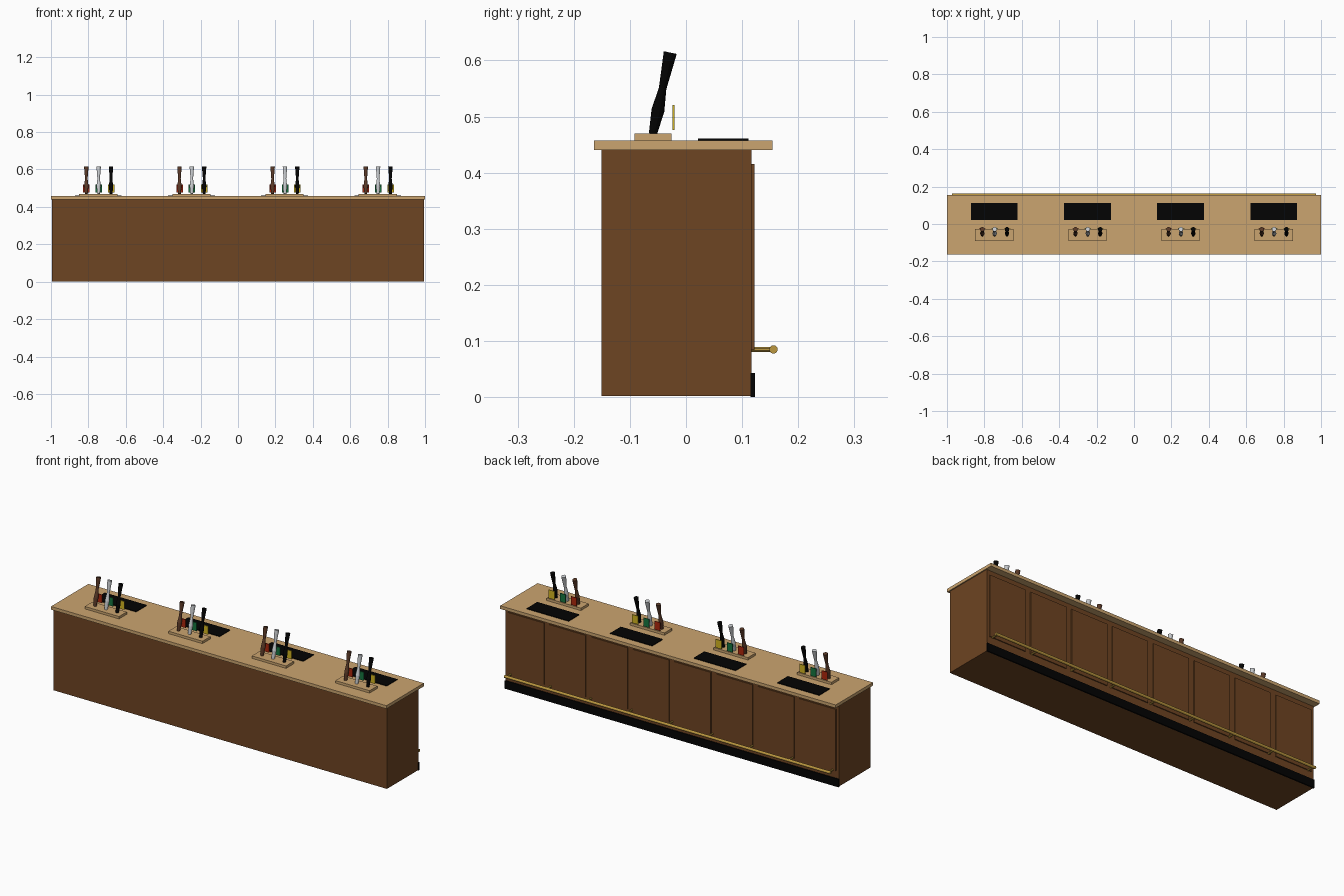
import bpy
import bmesh
from math import pi
from mathutils import Matrix, Vector

cube = bpy.data.objects.get("Cube")
if cube:
    bpy.data.objects.remove(cube, do_unlink=True)


def material(name, r, g, b):
    mat = bpy.data.materials.new(name)
    mat.use_nodes = True
    mat.diffuse_color = (r, g, b, 1)
    mat.node_tree.nodes["Principled BSDF"].inputs["Base Color"].default_value = (r, g, b, 1)
    return mat


WOOD = material("brown wood", 0.155, 0.058, 0.016)
TAN = material("light wood", 0.6, 0.375, 0.16)
BLACK = material("black", 0.001, 0.001, 0.001)
BRASS = material("brass", 0.5, 0.31, 0.05)
DARK = material("dark wood", 0.1, 0.04, 0.02)
STEEL = material("steel", 0.58, 0.6, 0.62)
RED = material("red", 0.42, 0.02, 0.004)
GREEN = material("green", 0.008, 0.18, 0.05)
YELLOW = material("yellow", 0.65, 0.46, 0.015)


def make_object(name, bm, mat):
    mesh = bpy.data.meshes.new(name)
    bmesh.ops.recalc_face_normals(bm, faces=bm.faces)
    bm.to_mesh(mesh)
    bm.free()
    mesh.materials.append(mat)
    obj = bpy.data.objects.new(name, mesh)
    bpy.context.collection.objects.link(obj)
    return obj


def box(name, x, y, z, mat):
    """Box from (low, high) ranges on each axis."""
    bm = bmesh.new()
    bmesh.ops.create_cube(bm, size=1)
    for v in bm.verts:
        v.co = [(lo + hi) / 2 + c * (hi - lo) for c, (lo, hi) in zip(v.co, (x, y, z))]
    return make_object(name, bm, mat)


def turned(name, start, end, profile, sides, mat):
    """Turned solid between two points; profile holds (fraction, radius)."""
    start, axis = Vector(start), Vector(end) - Vector(start)
    place = Matrix.Translation(start) @ axis.to_track_quat("Z", "Y").to_matrix().to_4x4()
    bm = bmesh.new()
    rings = []
    for t, radius in profile:
        ring = []
        for i in range(sides):
            arm = Matrix.Rotation(2 * pi * (i + 0.5) / sides, 3, "Z") @ Vector((radius, 0, 0))
            ring.append(bm.verts.new(place @ (arm + Vector((0, 0, t * axis.length)))))
        rings.append(ring)
    for low, high in zip(rings, rings[1:]):
        for i in range(sides):
            j = (i + 1) % sides
            bm.faces.new((low[i], low[j], high[j], high[i]))
    bm.faces.new(rings[0])
    bm.faces.new(rings[-1])
    return make_object(name, bm, mat)


def rod(name, start, end, radius, sides, mat):
    return turned(name, start, end, [(0, radius), (1, radius)], sides, mat)


# Counter
box("counter_body", (-0.994, 0.994), (-0.151, 0.117), (0.002, 0.44), WOOD)
box("counter_top", (-1, 1), (-0.164, 0.154), (0.44, 0.457), TAN)
box("kick_board", (-0.995, 0.995), (0.115, 0.123), (0, 0.043), BLACK)

# Raised panels along the back
PANELS = 8
pitch = 1.988 / PANELS
for i in range(PANELS):
    mid = -0.994 + pitch * (i + 0.5)
    half = pitch / 2 - 0.016
    box(f"panel_{i + 1}", (mid - half, mid + half), (0.116, 0.122), (0.084, 0.415), WOOD)

# Foot rail and its brackets
rod("foot_rail", (-0.972, 0.156, 0.085), (0.972, 0.156, 0.085), 0.0075, 16, BRASS)
for i in range(PANELS + 1):
    x = -0.96 + 0.24 * i
    rod(f"rail_bracket_{i + 1}", (x, 0.116, 0.085), (x, 0.156, 0.085), 0.005, 8, BRASS)

# Tap stations: mat, plinth, handles and badges
HANDLE = [(0, 0.0075), (0.29, 0.012), (0.56, 0.007), (1, 0.0122)]
TAPS = [("left", -0.066, DARK, RED), ("middle", 0, STEEL, GREEN), ("right", 0.066, BLACK, YELLOW)]
for n in range(4):
    cx = -0.747 + 0.498 * n
    box(f"drip_mat_{n + 1}", (cx - 0.125, cx + 0.125), (0.021, 0.111), (0.456, 0.461), BLACK)
    box(f"tap_plinth_{n + 1}", (cx - 0.102, cx + 0.102), (-0.092, -0.026), (0.456, 0.47), TAN)
    for side, dx, handle_mat, badge_mat in TAPS:
        x = cx + dx + 0.002
        turned(f"tap_handle_{side}_{n + 1}", (x, -0.059, 0.469), (x, -0.028, 0.614),
               HANDLE, 12, handle_mat)
        box(f"tap_badge_{side}_{n + 1}", (x - 0.017, x + 0.018), (-0.0245, -0.0205),
            (0.476, 0.521), badge_mat)
